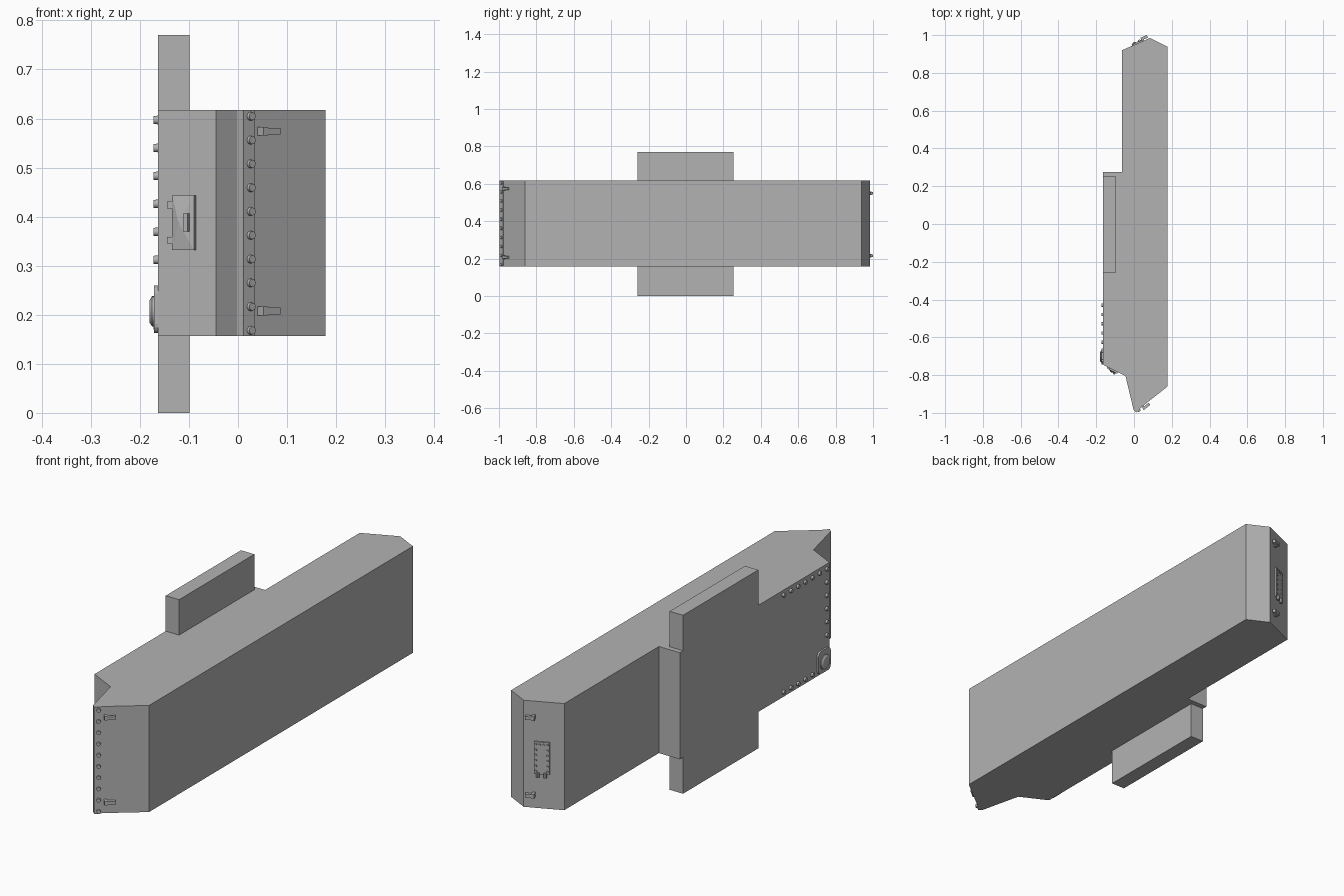
import bpy, bmesh
from mathutils import Matrix, Vector

cube = bpy.data.objects.get("Cube")
if cube:
    bpy.data.objects.remove(cube)

grey = bpy.data.materials.new("plain_grey")
grey.use_nodes = True
GREY = (0.45, 0.45, 0.45, 1)
grey.diffuse_color = GREY
grey.node_tree.nodes["Principled BSDF"].inputs["Base Color"].default_value = GREY

LOW, HIGH = 0.157, 0.617


def finish(name, bm, smooth=False):
    bmesh.ops.recalc_face_normals(bm, faces=bm.faces)
    mesh = bpy.data.meshes.new(name)
    bm.to_mesh(mesh)
    bm.free()
    mesh.materials.append(grey)
    obj = bpy.data.objects.new(name, mesh)
    bpy.context.collection.objects.link(obj)
    if smooth:
        bpy.ops.object.select_all(action="DESELECT")
        obj.select_set(True)
        bpy.context.view_layer.objects.active = obj
        bpy.ops.object.shade_smooth_by_angle()
    return obj


def wall(a, b):
    """Frame on a wall: u along it, v up from the floor, w outward."""
    t = Vector((b[0] - a[0], b[1] - a[1], 0)).normalized()
    up = Vector((0, 0, 1))
    m = Matrix((t, up, t.cross(up))).transposed().to_4x4()
    m.translation = (a[0], a[1], 0)
    return m


def box(bm, frame, u, v, w):
    spans = (u, v, w)
    mid = Vector([(s[0] + s[1]) / 2 for s in spans])
    size = [s[1] - s[0] for s in spans]
    m = frame @ Matrix.Translation(mid) @ Matrix.Diagonal((*size, 1))
    bmesh.ops.create_cube(bm, size=1, matrix=m)


def disc(bm, frame, u, v, w, r, taper=1.0, sides=12):
    m = frame @ Matrix.Translation((u, v, (w[0] + w[1]) / 2))
    bmesh.ops.create_cone(bm, cap_ends=True, segments=sides, radius1=r,
                          radius2=r * taper, depth=w[1] - w[0], matrix=m)


def bracket(bm, frame, u, v, reach, foot):
    """Stubby grab handle with a thicker foot at one end."""
    box(bm, frame, u, (v - 0.007, v + 0.007), (reach * 0.3, reach))
    box(bm, frame, foot, (v - 0.009, v + 0.009), (-0.002, reach))


# Long hull extruded from its plan outline
outline = [(-0.163, 0.275), (-0.163, -0.745), (-0.045, -0.805), (-0.002, -0.985),
           (0.008, -0.994), (0.178, -0.86), (0.178, 0.938), (0.085, 0.985),
           (-0.063, 0.92), (-0.063, 0.275)]
bm = bmesh.new()
base = bm.faces.new([bm.verts.new((x, y, LOW)) for x, y in outline])
top = bmesh.ops.extrude_face_region(bm, geom=[base])["geom"]
bmesh.ops.translate(bm, vec=(0, 0, HIGH - LOW),
                    verts=[g for g in top if isinstance(g, bmesh.types.BMVert)])
finish("hull", bm)

side = wall(outline[0], outline[1])
chin = wall(outline[1], outline[2])
nose = wall(outline[4], outline[5])
tail = wall(outline[7], outline[8])

# Tall slab crossing the hull above and below
bm = bmesh.new()
box(bm, Matrix(), (-0.163, -0.099), (-0.26, 0.253), (0, 0.77))
finish("cross_slab", bm)

# Rivets along the side panel border
bm = bmesh.new()
spots = [(0.705 + 0.049 * i, 0.597) for i in range(7)]
spots += [(0.999, 0.597 - 0.057 * i) for i in range(1, 6)]
spots += [(0.705 + 0.049 * i, 0.178) for i in range(5)]
for u, v in spots:
    disc(bm, side, u, v, (-0.002, 0.009), 0.009, 0.9)
finish("side_rivets", bm, True)

# Rounded corner plate with a domed button
bm = bmesh.new()
box(bm, side, (0.935, 1.018), (0.163, 0.26), (-0.002, 0.008))
edges = [e for e in bm.edges
         if abs((e.verts[0].co - e.verts[1].co).normalized().x) > 0.9]
bmesh.ops.bevel(bm, geom=edges, offset=0.018, segments=4, affect="EDGES", profile=0.5)
finish("button_plate", bm)
bm = bmesh.new()
disc(bm, side, 0.977, 0.207, (0.006, 0.012), 0.031, 1, 24)
disc(bm, side, 0.977, 0.207, (0.012, 0.017), 0.031, 0.75, 24)
finish("button", bm, True)

# Chin hatch with a shallow pyramid face, latch and hinges
bm = bmesh.new()
box(bm, chin, (0.037, 0.087), (0.332, 0.443), (-0.002, 0.009))
bm.faces.ensure_lookup_table()
normal = chin.to_3x3() @ Vector((0, 0, 1))
bm.normal_update()
front = max(bm.faces, key=lambda f: f.normal.dot(normal))
apex = bmesh.ops.poke(bm, faces=[front])["verts"][0]
apex.co = chin @ Vector((0.055, 0.388, 0.017))
finish("chin_hatch", bm)
bm = bmesh.new()
box(bm, chin, (0.067, 0.078), (0.37, 0.406), (0.006, 0.02))
for v in (0.352, 0.424):
    box(bm, chin, (0.025, 0.038), (v - 0.007, v + 0.007), (-0.002, 0.008))
finish("hatch_fittings", bm)

# Riveted strip down the nose edge
bm = bmesh.new()
box(bm, nose, (0, 0.03), (LOW, HIGH), (-0.002, 0.005))
finish("nose_strip", bm)
bm = bmesh.new()
for i in range(10):
    disc(bm, nose, 0.018, 0.168 + 0.0485 * i, (0.003, 0.012), 0.009, 0.9)
finish("nose_rivets", bm, True)

# Grab handles at both ends
bm = bmesh.new()
for v in (0.208, 0.574):
    bracket(bm, nose, (0.046, 0.084), v, 0.02, (0.04, 0.052))
finish("nose_handles", bm)
bm = bmesh.new()
for v in (0.215, 0.55):
    bracket(bm, tail, (0.009, 0.042), v, 0.021, (0.034, 0.046))
finish("tail_handles", bm)

# Tail access panel with rivets and two pipe stubs
bm = bmesh.new()
box(bm, tail, (0.042, 0.104), (0.306, 0.445), (-0.002, 0.006))
finish("tail_panel", bm)
bm = bmesh.new()
for i in range(6):
    for u in (0.05, 0.096):
        disc(bm, tail, u, 0.318 + 0.023 * i, (0.004, 0.011), 0.005, 0.9, 8)
for u in (0.065, 0.081):
    disc(bm, tail, u, 0.433, (0.004, 0.011), 0.005, 0.9, 8)
finish("tail_rivets", bm, True)
bm = bmesh.new()
for u in (0.058, 0.088):
    stub = tail @ Matrix.Translation((u, 0.304, 0.008)) @ Matrix.Rotation(1.5708, 4, "X")
    disc(bm, stub, 0, 0, (-0.01, 0.01), 0.007)
finish("pipe_stubs", bm, True)
